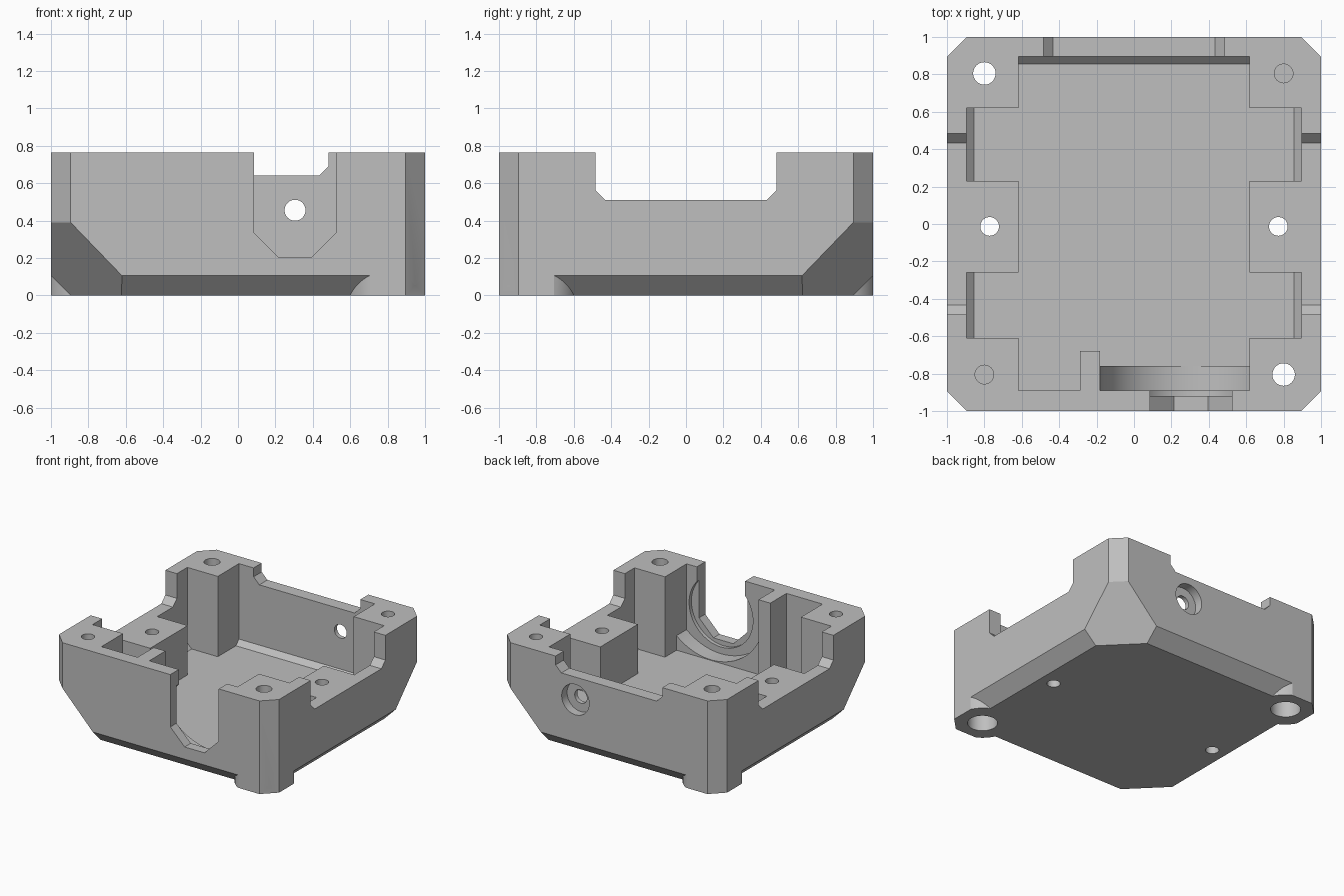
import bpy, bmesh, math
from mathutils import Vector

cube = bpy.data.objects.get("Cube")
if cube:
    bpy.data.objects.remove(cube, do_unlink=True)

TOP, WALL = 0.765, 0.895      # rim height, inner wall position
FLOOR = 0.105
HIGH = 1.0                    # cutters rise past the rim


def prism(name, pts, axis, a, b, planes=()):
    """Closed profile extruded along an axis, then trimmed by planes."""
    def place(p, t):
        return {"x": (t, p[0], p[1]), "y": (p[0], t, p[1]), "z": (p[0], p[1], t)}[axis]
    bm = bmesh.new()
    low = [bm.verts.new(place(p, a)) for p in pts]
    high = [bm.verts.new(place(p, b)) for p in pts]
    bm.faces.new(low)
    bm.faces.new(high[::-1])
    for i in range(len(pts)):
        j = (i + 1) % len(pts)
        bm.faces.new((low[i], high[i], high[j], low[j]))
    for co, no in planes:
        res = bmesh.ops.bisect_plane(bm, geom=bm.verts[:] + bm.edges[:] + bm.faces[:], dist=1e-5,
                                     plane_co=co, plane_no=Vector(no).normalized(), clear_outer=True)
        edges = [e for e in res["geom_cut"] if isinstance(e, bmesh.types.BMEdge) and e.is_boundary]
        if edges:
            bmesh.ops.contextual_create(bm, geom=edges)
    bmesh.ops.recalc_face_normals(bm, faces=bm.faces[:])
    mesh = bpy.data.meshes.new(name)
    bm.to_mesh(mesh)
    bm.free()
    ob = bpy.data.objects.new(name, mesh)
    bpy.context.collection.objects.link(ob)
    return ob


def circle(cx, cy, r, n=48):
    return [(cx + r * math.cos(math.tau * i / n), cy + r * math.sin(math.tau * i / n)) for i in range(n)]


def rect(x0, x1, y0, y1):
    return [(x0, y0), (x1, y0), (x1, y1), (x0, y1)]


def combine(tool, operation):
    """Apply a boolean to the housing and discard the tool."""
    tool.hide_render = True
    mod = housing.modifiers.new(tool.name, "BOOLEAN")
    mod.operation, mod.object, mod.solver = operation, tool, "EXACT"
    bpy.context.view_layer.objects.active = housing
    bpy.ops.object.modifier_apply(modifier=mod.name)
    bpy.data.objects.remove(tool, do_unlink=True)


def cut(*args):
    combine(prism(*args), "DIFFERENCE")


def add(*args):
    combine(prism(*args), "UNION")


def corner_plane(sx, sy):
    return (sx, sy * WALL, 0), (sx, sy, 0)


# Outer block: chamfered uprights, bevelled underside, two deep corner slopes
planes = [corner_plane(sx, sy) for sx in (-1, 1) for sy in (-1, 1)]
for s in (-1, 1):
    planes += [((s * WALL, 0, 0), (s, 0, -1)), ((0, s * WALL, 0), (0, s, -1)),
               ((s * WALL, s, 0.39), (s, s, -0.965))]
housing = prism("housing", rect(-1, 1, -1, 1), "z", 0, TOP, planes)

# Round feet on the other two corners
for s in (-1, 1):
    sides = [((s, 0, 0), (s, 0, 0)), ((0, -s, 0), (0, -s, 0)), corner_plane(s, -s)]
    add("foot", circle(s * 0.8, -s * 0.8, 0.222), "z", 0, 0.3, sides)

# Main pocket and the two cross pockets, with bevelled floor edges
cut("main_pocket", [(-0.89, FLOOR), (0.855, FLOOR), (WALL, 0.145), (WALL, HIGH), (-0.89, HIGH)],
    "x", -0.618, 0.618)
cross = [(-0.855, FLOOR), (0.855, FLOOR), (WALL, 0.145), (WALL, HIGH), (-WALL, HIGH), (-WALL, 0.145)]
for y0, y1 in ((0.23, 0.62), (-0.61, -0.258)):
    cut("cross_pocket", cross, "y", y0, y1)

# Inner rib and curved cradle behind the front opening
add("rib", rect(-0.29, -0.183, -0.95, -0.68), "z", 0.06, TOP)
arc = [(0.305 + 0.485 * math.cos(math.radians(a)), 0.595 + 0.485 * math.sin(math.radians(a)))
       for a in range(180, 325, 4)]
add("cradle", [(0.7, 0.06), (-0.22, 0.06), (-0.22, 0.595)] + arc, "y", -0.95, -0.76)


def notch(half, depth):
    """Rim notch with small chamfers at its lower corners."""
    return [(-half, HIGH), (-half, depth + 0.052), (-half + 0.052, depth),
            (half - 0.052, depth), (half, depth + 0.052), (half, HIGH)]


# Rim notches in the side and back walls
cut("side_notch", notch(0.485, 0.51), "x", -1.2, 1.2)
cut("back_notch", notch(0.485, 0.64), "y", 0.8, 1.2)

# Front opening and the shallow round seat behind it
cut("front_opening", [(0.085, HIGH), (0.085, 0.335), (0.215, 0.205), (0.395, 0.205),
                      (0.525, 0.335), (0.525, HIGH)], "y", -1.2, -0.8)
cut("round_seat", circle(0.305, 0.455, 0.29, 64), "y", -0.92, -0.87)

# Back port with a wide outer bore
cut("back_port", circle(0.305, 0.455, 0.056), "y", 0.8, 1.2)
cut("back_port_bore", circle(0.305, 0.455, 0.125), "y", 0.93, 1.2)

# Screw holes: through the feet, blind in the sloped corners, through the middle blocks
for s in (-1, 1):
    cut("foot_hole", circle(s * 0.8, -s * 0.805, 0.06), "z", -0.2, HIGH)
    cut("foot_bore", circle(s * 0.8, -s * 0.805, 0.112), "z", -0.2, 0.2)
    cut("blind_hole", circle(s * 0.8, s * 0.805, 0.05), "z", 0.4, HIGH)
    cut("middle_hole", circle(s * 0.772, -0.013, 0.05), "z", -0.2, HIGH)

# Single grey material
grey = bpy.data.materials.new("plain_grey")
grey.use_nodes = True
colour = (0.52, 0.52, 0.52, 1)
grey.diffuse_color = colour
grey.node_tree.nodes["Principled BSDF"].inputs["Base Color"].default_value = colour
housing.data.materials.clear()
housing.data.materials.append(grey)
for poly in housing.data.polygons:
    poly.material_index = 0

bpy.ops.object.select_all(action="DESELECT")
housing.select_set(True)
bpy.context.view_layer.objects.active = housing
bpy.ops.object.shade_smooth_by_angle(angle=math.radians(25))
